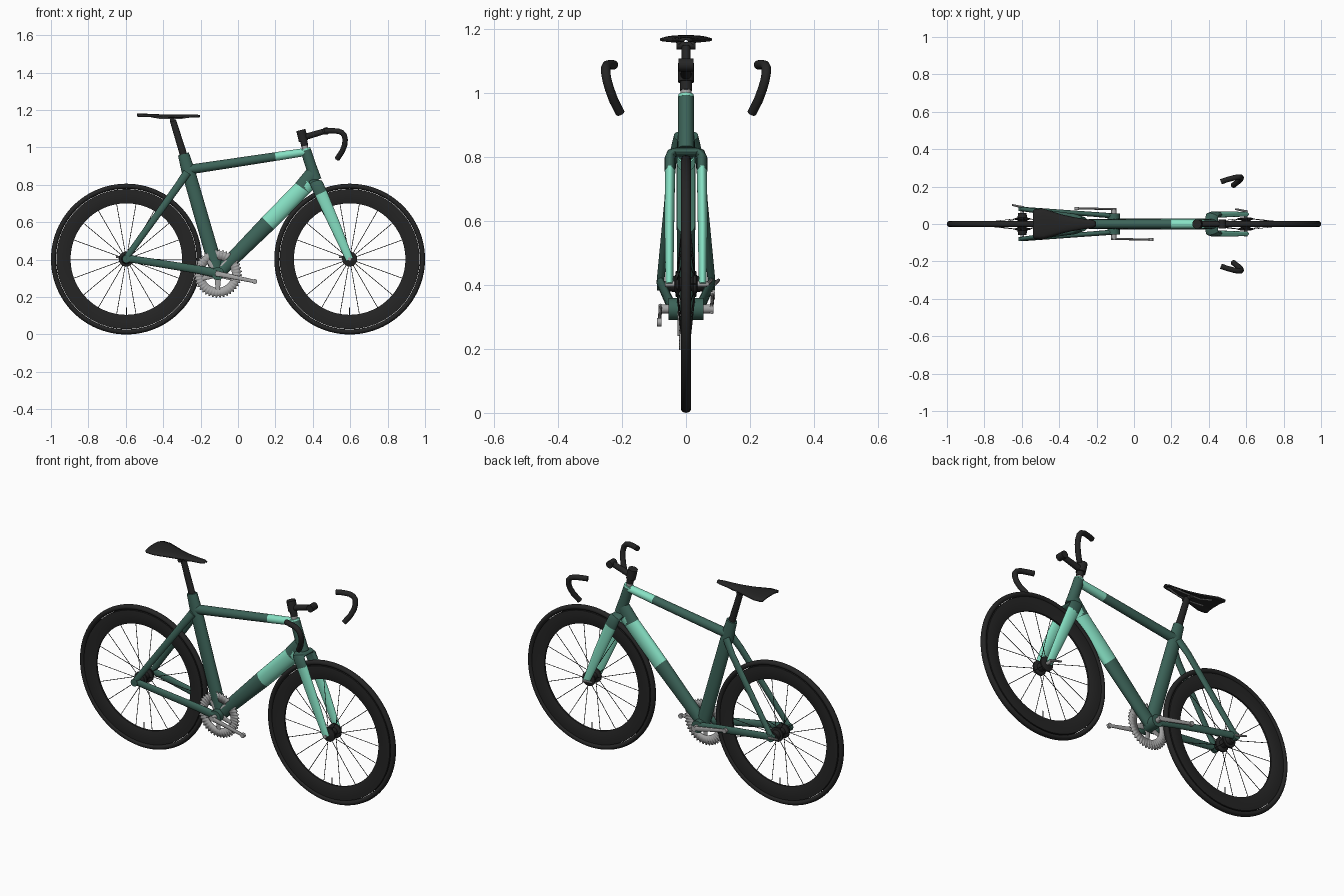
import bpy, bmesh
from math import sin, cos, pi
from mathutils import Vector


def mat(name, c):
    m = bpy.data.materials.new(name)
    m.diffuse_color = (*c, 1)
    return m


DARK = mat("dark_green", (0.045, 0.125, 0.098))
MINT = mat("mint", (0.24, 0.75, 0.55))
BLACK = mat("black", (0.018, 0.018, 0.018))
GREY = mat("grey", (0.38, 0.38, 0.38))


def finish(name, bm, m):
    bmesh.ops.recalc_face_normals(bm, faces=bm.faces)
    me = bpy.data.meshes.new(name)
    bm.to_mesh(me)
    bm.free()
    me.materials.append(m)
    ob = bpy.data.objects.new(name, me)
    bpy.context.collection.objects.link(ob)
    return ob


def tube(name, stations, m, n=24, ref=(0, 1, 0)):
    """Sweep an ellipse; station = (x, y, z, radius in plane, radius along ref)."""
    bm = bmesh.new()
    ref = Vector(ref)
    pts = [Vector(s[:3]) for s in stations]
    rings = []
    for i, s in enumerate(stations):
        t = (pts[min(i + 1, len(pts) - 1)] - pts[max(i - 1, 0)]).normalized()
        u = (ref - ref.dot(t) * t).normalized()
        v = t.cross(u)
        rings.append([bm.verts.new(pts[i] + v * s[3] * cos(2 * pi * k / n) + u * s[4] * sin(2 * pi * k / n))
                      for k in range(n)])
    for a, b in zip(rings, rings[1:]):
        for k in range(n):
            bm.faces.new((a[k], a[(k + 1) % n], b[(k + 1) % n], b[k]))
    bm.faces.new(rings[0])
    bm.faces.new(rings[-1])
    return finish(name, bm, m)


def rod(name, p, q, r, m, n=16, r2=None):
    d = Vector(q) - Vector(p)
    ref = (1, 0, 0) if abs(d.y) > 0.9 * d.length else (0, 1, 0)
    r2 = r2 or r
    return tube(name, [(*p, r, r), (*q, r2, r2)], m, n, ref)


def two_sided(name, stations, m, **kw):
    for side, s in (("right", -1), ("left", 1)):
        tube(f"{name}_{side}", [(a, b * s, c, d, e) for a, b, c, d, e in stations], m, **kw)


def lathe(name, profile, centre, m, n=96):
    """Spin a closed (radius, y) profile around the y direction."""
    bm = bmesh.new()
    cx, cz = centre
    rings = [[bm.verts.new((cx + r * cos(2 * pi * k / n), y, cz + r * sin(2 * pi * k / n)))
              for r, y in profile] for k in range(n)]
    c = len(profile)
    for k in range(n):
        a, b = rings[k], rings[(k + 1) % n]
        for j in range(c):
            bm.faces.new((a[j], a[(j + 1) % c], b[(j + 1) % c], b[j]))
    return finish(name, bm, m)


# Wheels: tyre, deep rim, hub, spokes, valve, axle and lever
AX = 0.403
for label, cx, half in (("rear", -0.597, 0.088), ("front", 0.597, 0.066)):
    c = (cx, AX)
    lathe(label + "_tyre", [(0.3895 + 0.0135 * cos(2 * pi * i / 14), 0.016 * sin(2 * pi * i / 14))
                            for i in range(14)], c, BLACK)
    lathe(label + "_rim", [(0.374, -0.011), (0.374, 0.011), (0.35, 0.013), (0.315, 0.010), (0.298, 0.005),
                           (0.298, -0.005), (0.315, -0.010), (0.35, -0.013)], c, BLACK)
    w = half - 0.03
    lathe(label + "_hub", [(0.008, -w), (0.022, -w), (0.026, -0.034), (0.040, -0.032), (0.040, -0.024),
                           (0.022, -0.018), (0.022, 0.018), (0.040, 0.024), (0.040, 0.032), (0.026, 0.034),
                           (0.022, w), (0.008, w)], c, BLACK, 32)
    rod(label + "_axle", (cx, -half, AX), (cx, half, AX), 0.010, GREY)
    rod(label + "_quick_release_lever", (cx + 0.01, half, AX), (cx - 0.055, half + 0.014, AX + 0.012),
        0.007, GREY, 10, 0.005)
    for i in range(18):
        a = 2 * pi * (i + 0.5) / 18 + pi / 2
        y = 0.028 if i % 2 else -0.028
        rod(f"{label}_spoke_{i}", (cx + 0.036 * cos(a), y, AX + 0.036 * sin(a)),
            (cx + 0.30 * cos(a), 0, AX + 0.30 * sin(a)), 0.0017, BLACK, 6)
    rod(label + "_valve", (cx, 0, AX - 0.30), (cx, 0, AX - 0.26), 0.003, BLACK, 8)

# Main frame tubes, with mint sections towards the head
BX, BZ = -0.108, 0.325
tube("seat_tube", [(BX, 0, BZ, 0.038, 0.028), (-0.265, 0, 0.87, 0.036, 0.025), (-0.292, 0, 0.965, 0.030, 0.023)], DARK)
tube("top_tube_rear", [(-0.27, 0, 0.880, 0.026, 0.024), (0.20, 0, 0.951, 0.023, 0.024)], DARK)
tube("top_tube_front", [(0.20, 0, 0.951, 0.0232, 0.0242), (0.37, 0, 0.977, 0.021, 0.023)], MINT)
tube("down_tube_lower", [(BX, 0, BZ, 0.034, 0.028), (0.16, 0, 0.594, 0.045, 0.029)], DARK)
tube("down_tube_upper", [(0.16, 0, 0.594, 0.0452, 0.0292), (0.375, 0, 0.812, 0.046, 0.029)], MINT)
tube("down_tube_head_joint", [(0.345, 0, 0.782, 0.047, 0.0295), (0.40, 0, 0.86, 0.040, 0.027)], DARK)
tube("head_tube", [(0.415, 0, 0.825, 0.032, 0.026), (0.39, 0, 0.90, 0.029, 0.025), (0.362, 0, 0.985, 0.028, 0.025)], DARK)
tube("head_ring", [(0.362, 0, 0.985, 0.0285, 0.0255), (0.359, 0, 0.994, 0.027, 0.024)], MINT)
rod("bottom_bracket", (BX, -0.055, BZ), (BX, 0.055, BZ), 0.034, DARK, 28)

# Rear triangle
two_sided("seat_stay", [(-0.272, 0.024, 0.865, 0.022, 0.014), (-0.32, 0.042, 0.795, 0.020, 0.013),
                        (-0.597, 0.080, 0.41, 0.016, 0.012)], DARK, n=20)
two_sided("chain_stay", [(-0.105, 0.043, 0.325, 0.024, 0.014), (-0.22, 0.052, 0.348, 0.022, 0.013),
                         (-0.60, 0.080, 0.408, 0.019, 0.012)], DARK, n=20)
for s in (-1, 1):
    rod(f"dropout_{s}", (-0.597, 0.069 * s, AX), (-0.597, 0.091 * s, AX), 0.021, DARK, 24)

# Fork: dark crown bridge and mint blades
half = [(0.443, 0.050, 0.755, 0.0165, 0.034), (0.424, 0.050, 0.797, 0.0165, 0.034),
        (0.418, 0.045, 0.811, 0.0155, 0.034), (0.415, 0.032, 0.815, 0.014, 0.034)]
tube("fork_crown", [(a, -b, c, d, e) for a, b, c, d, e in half] + half[::-1], DARK, ref=(1, 0, 0))
two_sided("fork_blade", [(0.441, 0.050, 0.76, 0.034, 0.016), (0.52, 0.052, 0.58, 0.029, 0.015),
                         (0.597, 0.052, 0.40, 0.020, 0.012)], MINT)

# Seat post, clamp and rails
tube("seat_post", [(-0.285, 0, 0.94, 0.020, 0.016), (-0.348, 0, 1.145, 0.017, 0.014)], BLACK)
rod("seat_clamp", (-0.352, -0.03, 1.148), (-0.352, 0.03, 1.148), 0.012, BLACK)
two_sided("seat_rail", [(-0.48, 0.035, 1.168, 0.004, 0.004), (-0.41, 0.024, 1.155, 0.004, 0.004),
                        (-0.31, 0.022, 1.155, 0.004, 0.004), (-0.23, 0.008, 1.168, 0.004, 0.004)], GREY, n=10)

# Saddle: thin curved shell
bm = bmesh.new()
rows = []
for x, w, z in ((-0.540, 0.070, 1.180), (-0.530, 0.081, 1.181), (-0.485, 0.082, 1.180), (-0.44, 0.068, 1.178),
                (-0.39, 0.052, 1.176), (-0.33, 0.038, 1.175), (-0.27, 0.028, 1.175), (-0.22, 0.022, 1.175),
                (-0.203, 0.012, 1.174)):
    rows.append([bm.verts.new((x, w * t / 4, z - 0.010 * abs(t / 4) ** 3)) for t in range(-4, 5)])
for a, b in zip(rows, rows[1:]):
    for j in range(8):
        bm.faces.new((a[j], b[j], b[j + 1], a[j + 1]))
saddle = finish("saddle", bm, BLACK)
if saddle.data.polygons[0].normal.z < 0:
    saddle.data.flip_normals()
saddle.modifiers.new("thickness", "SOLIDIFY").thickness = 0.008

# Steerer spacers, stem and its bar clamp
rod("headset_cap", (0.360, 0, 0.99), (0.356, 0, 1.012), 0.017, GREY, 24)
rod("steerer_spacer", (0.357, 0, 1.008), (0.349, 0, 1.045), 0.019, BLACK, 24)
rod("stem_clamp", (0.350, 0, 1.035), (0.336, 0, 1.093), 0.025, BLACK, 24)
rod("stem_arm", (0.345, 0, 1.052), (0.468, 0, 1.088), 0.017, BLACK, 24, 0.015)
rod("bar_clamp", (0.472, -0.023, 1.088), (0.472, 0.023, 1.088), 0.020, BLACK, 24)

# Drop handlebar ends
R = 0.0145
two_sided("handlebar_drop", [(x, y, z, R, R) for x, y, z in (
    (0.465, 0.226, 1.088), (0.50, 0.238, 1.089), (0.535, 0.247, 1.087), (0.556, 0.251, 1.079),
    (0.569, 0.251, 1.063), (0.573, 0.247, 1.040), (0.570, 0.239, 1.012), (0.556, 0.226, 0.977),
    (0.530, 0.206, 0.938))], BLACK, n=18)

# Chainring with teeth and spider arms
bm = bmesh.new()
N = 160
outer, inner = [], []
for k in range(N):
    a = 2 * pi * k / N
    r = (0.120, 0.120, 0.129, 0.129)[k % 4]
    outer.append(bm.verts.new((BX + r * cos(a), -0.020, BZ + r * sin(a))))
    inner.append(bm.verts.new((BX + 0.075 * cos(a), -0.020, BZ + 0.075 * sin(a))))
for k in range(N):
    j = (k + 1) % N
    bm.faces.new((outer[k], outer[j], inner[j], inner[k]))
mod = finish("chainring", bm, GREY).modifiers.new("thickness", "SOLIDIFY")
mod.thickness, mod.offset = 0.005, 0
for i in range(5):
    a = 2 * pi * i / 5 - pi / 2
    tube(f"spider_arm_{i}", [(BX, -0.022, BZ, 0.020, 0.004),
                             (BX + 0.085 * cos(a), -0.022, BZ + 0.085 * sin(a), 0.011, 0.004)], GREY, n=12)

# Cranks with pedal stubs
rod("crank_axle", (BX, -0.086, BZ), (BX, 0.086, BZ), 0.014, GREY, 20)
for label, s in (("right", 1), ("left", -1)):
    ex, ez = BX + 0.198 * s, BZ - 0.042 * s
    tube(f"crank_{label}", [(BX - 0.012 * s, -0.080 * s, BZ + 0.002 * s, 0.015, 0.006),
                            (ex, -0.083 * s, ez, 0.009, 0.005)], GREY, n=16)
    rod(f"pedal_boss_{label}", (ex, -0.076 * s, ez), (ex, -0.091 * s, ez), 0.013, GREY, 20)

# Smooth shading that keeps sharp edges
for ob in bpy.context.collection.objects:
    ob.select_set(True)
    bpy.context.view_layer.objects.active = ob
bpy.ops.object.shade_smooth_by_angle()
